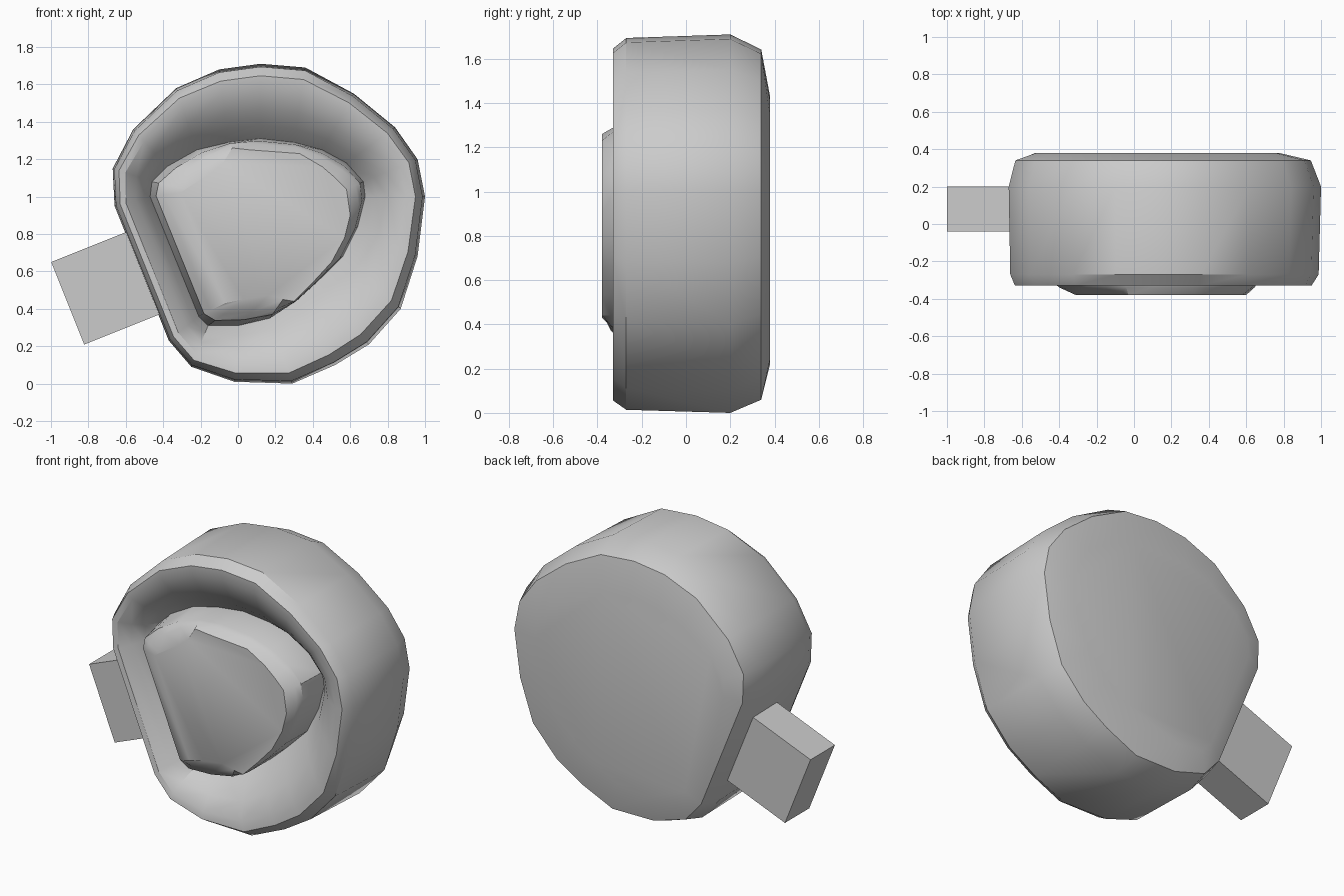
import bpy, bmesh, math
from mathutils import Vector

if "Cube" in bpy.data.objects:
    bpy.data.objects.remove(bpy.data.objects["Cube"], do_unlink=True)

grey = bpy.data.materials.new("light grey")
grey.use_nodes = True
colour = (0.6, 0.6, 0.6, 1)
grey.diffuse_color = colour
grey.node_tree.nodes["Principled BSDF"].inputs["Base Color"].default_value = colour

# Matching cross-sections (x, z): casing outside, groove floor, centre pad face
CASING = [(-.67, 1.15), (-.66, .95), (-.37, .23), (-.25, .09), (-.02, .01), (.29, 0),
          (.52, .1), (.7, .21), (.87, .4), (.96, .68), (1, 1), (.96, 1.2), (.84, 1.37),
          (.62, 1.55), (.36, 1.69), (.12, 1.71), (-.1, 1.68), (-.33, 1.58), (-.56, 1.36)]
FLOOR = [(-.46, 1.08), (-.47, 1), (-.21, .36), (-.16, .31), (0, .31), (.17, .35),
         (.31, .44), (.42, .54), (.56, .68), (.64, .84), (.68, 1), (.67, 1.08), (.58, 1.18),
         (.45, 1.25), (.3, 1.29), (.12, 1.31), (-.05, 1.29), (-.22, 1.25), (-.38, 1.16)]
PAD = [(-.28, 1.04), (-.31, 1.02), (-.07, .43), (.03, .45), (.16, .47), (.24, .45),
       (.3, .44), (.39, .53), (.5, .65), (.57, .78), (.6, .9), (.58, 1.04), (.52, 1.1),
       (.45, 1.16), (.33, 1.23), (.06, 1.25), (-.03, 1.26), (-.08, 1.18), (-.14, 1.13)]


def blend(a, b, t):
    return [Vector(p).lerp(Vector(q), t) for p, q in zip(a, b)]


def loft(name, rings):
    """Skin a list of (outline, y) rings and cap both ends."""
    bm = bmesh.new()
    loops = [[bm.verts.new((p[0], y, p[1])) for p in ring] for ring, y in rings]
    for a, b in zip(loops, loops[1:]):
        for i in range(len(a)):
            j = (i + 1) % len(a)
            bm.faces.new((a[i], a[j], b[j], b[i]))
    bm.faces.new(loops[0])
    bm.faces.new(loops[-1])
    bmesh.ops.recalc_face_normals(bm, faces=bm.faces)
    mesh = bpy.data.meshes.new(name)
    bm.to_mesh(mesh)
    bm.free()
    obj = bpy.data.objects.new(name, mesh)
    bpy.context.collection.objects.link(obj)
    mesh.materials.append(grey)
    bpy.ops.object.select_all(action="DESELECT")
    obj.select_set(True)
    bpy.context.view_layer.objects.active = obj
    bpy.ops.object.shade_smooth_by_angle(angle=math.radians(32))
    return obj


# Round casing: domed back, bevelled rim, groove and raised pad in one skin
steps = [(.7, .38), (.17, .34), (0, .2), (.04, -.27), (.16, -.33),
         (.32, -.325), (.6, -.27), (.82, -.2), (1, -.12)]
rings = [(blend(CASING, FLOOR, t), y) for t, y in steps]
rings += [(blend(FLOOR, PAD, t), y) for t, y in [(.2, -.31), (.45, -.34), (1, -.38)]]
loft("casing", rings)

# Square stub on the flat side, sunk into the casing
bpy.ops.mesh.primitive_cube_add(size=1, location=(-.632, .08, .541),
                                rotation=(0, math.radians(-21.8), 0))
stub = bpy.context.object
stub.name = "side_stub"
stub.scale = (.6, .24, .475)
stub.data.materials.append(grey)
